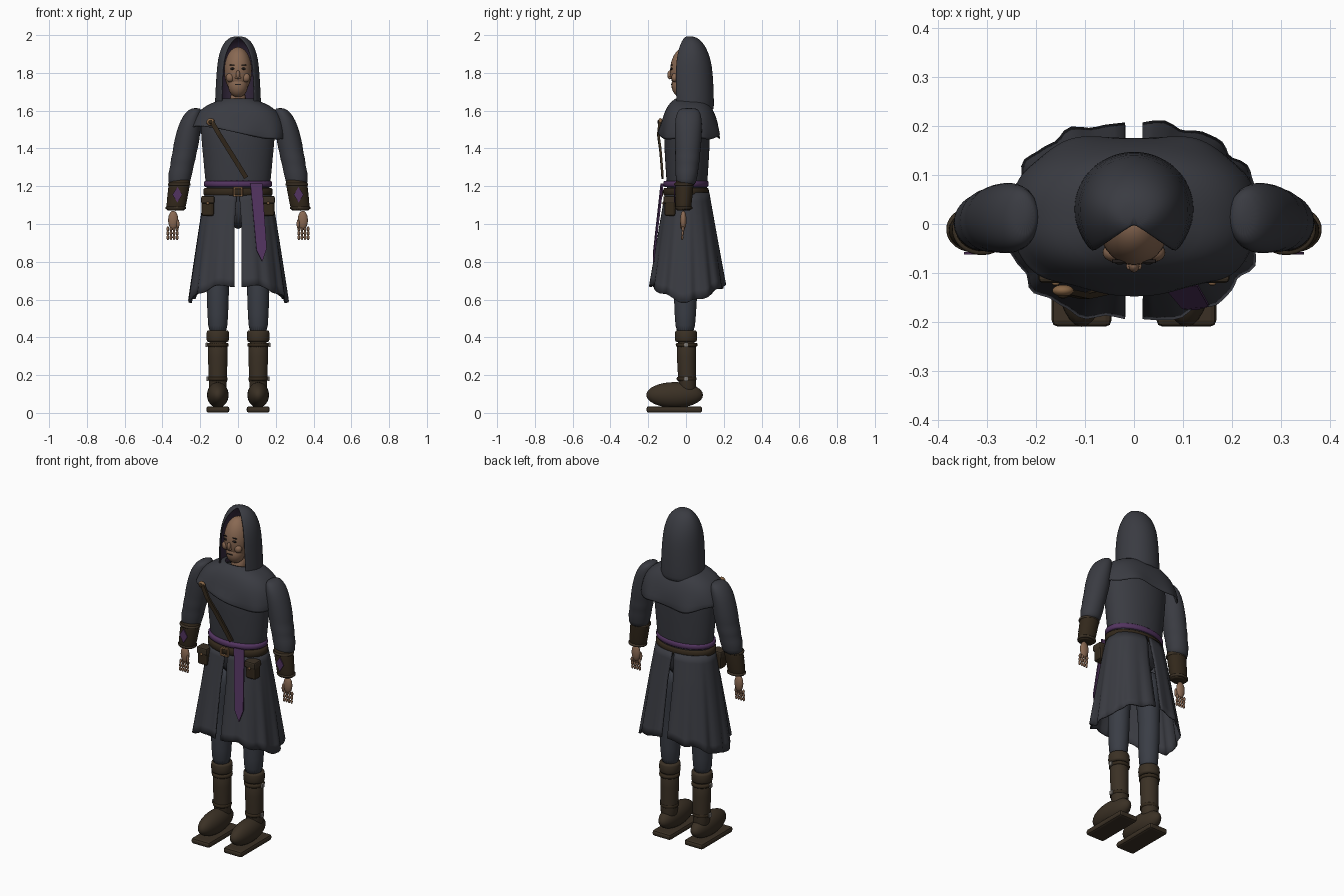
import bpy, bmesh, math
from mathutils import Vector
from math import sin, cos, pi, sqrt

if "Cube" in bpy.data.objects:
    bpy.data.objects.remove(bpy.data.objects["Cube"])


def material(name, rgb):
    m = bpy.data.materials.new(name)
    m.use_nodes = True
    m.diffuse_color = (*rgb, 1)
    m.node_tree.nodes["Principled BSDF"].inputs["Base Color"].default_value = (*rgb, 1)
    return m


CLOTH = material("charcoal cloth", (.042, .044, .054))
TROUSER = material("slate trousers", (.042, .047, .060))
LINING = material("dark purple lining", (.035, .022, .048))
PURPLE = material("purple sash", (.085, .034, .115))
LEATHER = material("boot leather", (.043, .030, .018))
STRAP = material("dark strap leather", (.032, .021, .011))
SKIN = material("tanned skin", (.25, .14, .085))
BRONZE = material("bronze", (.24, .13, .06))
STEEL = material("steel", (.22, .20, .18))
DARK = material("dark features", (.015, .012, .011))


def finish(name, bm, mat, smooth=True, subdiv=0, thick=0, inner=None, bevel=0):
    bmesh.ops.recalc_face_normals(bm, faces=bm.faces)
    me = bpy.data.meshes.new(name)
    for f in bm.faces:
        f.smooth = smooth
    bm.to_mesh(me)
    bm.free()
    ob = bpy.data.objects.new(name, me)
    bpy.context.collection.objects.link(ob)
    me.materials.append(mat)
    if thick:
        mod = ob.modifiers.new("Thickness", "SOLIDIFY")
        mod.thickness, mod.offset = thick, 0
        if inner:
            me.materials.append(inner)
            mod.material_offset = 1
    if bevel:
        mod = ob.modifiers.new("Bevel", "BEVEL")
        mod.width, mod.segments = bevel, 2
    if subdiv:
        ob.modifiers.new("Smooth", "SUBSURF").levels = subdiv
        ob.modifiers["Smooth"].render_levels = subdiv
    return ob


def skin_rows(rows, closed):
    """Join rows of points with quads."""
    bm = bmesh.new()
    grid = [[bm.verts.new(p) for p in row] for row in rows]
    n = len(grid[0])
    for a, b in zip(grid, grid[1:]):
        for i in range(n if closed else n - 1):
            j = (i + 1) % n
            bm.faces.new((a[i], a[j], b[j], b[i]))
    return bm, grid


def loft(name, rings, mat, segs=24, subdiv=1):
    """Capped stack of ellipses: z, centre x, radius x, centre y, radius y."""
    rows = [[(cx + rx * cos(2 * pi * i / segs), cy + ry * sin(2 * pi * i / segs), z)
             for i in range(segs)] for z, cx, rx, cy, ry in rings]
    bm, grid = skin_rows(rows, True)
    bm.faces.new(grid[0])
    bm.faces.new(grid[-1])
    return finish(name, bm, mat, subdiv=subdiv)


def ball(name, centre, radii, mat, u=20, v=12):
    bm = bmesh.new()
    bmesh.ops.create_uvsphere(bm, u_segments=u, v_segments=v, radius=1)
    bmesh.ops.scale(bm, vec=radii, verts=bm.verts)
    bmesh.ops.translate(bm, vec=centre, verts=bm.verts)
    return finish(name, bm, mat)


def box(name, centre, size, mat, bevel=.004):
    bm = bmesh.new()
    bmesh.ops.create_cube(bm, size=1)
    bmesh.ops.scale(bm, vec=size, verts=bm.verts)
    bmesh.ops.translate(bm, vec=centre, verts=bm.verts)
    return finish(name, bm, mat, smooth=False, bevel=bevel)


def plate(name, points, mat, thick=.008):
    bm = bmesh.new()
    bm.faces.new([bm.verts.new(p) for p in points])
    return finish(name, bm, mat, smooth=False, thick=thick)


# Tunic body, belt and rolled sash
loft("tunic", [(.97, 0, .09, .01, .07), (1.15, 0, .168, .005, .105), (1.28, 0, .178, .005, .112),
               (1.42, 0, .192, .005, .122), (1.52, 0, .2, .005, .122), (1.59, 0, .19, .01, .1),
               (1.63, 0, .1, .01, .075)], CLOTH, 32)


def band(name, z0, z1, rx, ry, mat, cx=0, cy=0):
    e = .006
    return loft(name, [(z0, cx, rx - e, cy, ry - e), (z0 + .002, cx, rx, cy, ry),
                       (z1 - .002, cx, rx, cy, ry), (z1, cx, rx - e, cy, ry - e)], mat, 32)


band("belt", 1.148, 1.192, .184, .122, STRAP)
band("waist_sash", 1.195, 1.230, .182, .121, PURPLE)
for sx in (-1, 1):
    box("buckle_side", (sx * .021, -.128, 1.17), (.009, .014, .05), BRONZE, .002)
    box("buckle_bar", (0, -.128, 1.17 + sx * .021), (.05, .014, .009), BRONZE, .002)

# Sash tail hanging on the left hip
plate("sash_tail", [(.065, -.131, 1.215), (.128, -.122, 1.215), (.152, -.165, .87),
                    (.128, -.172, .80), (.098, -.170, .86)], PURPLE)

# Split skirt: one folded panel on each side, open at front and back
for s, side in ((-1, "right"), (1, "left")):
    rows = []
    for k in range(13):
        t = k / 12
        row = []
        for i in range(49):
            a = pi * (i / 48 - .5)
            fold = 1 + t * (.028 * sin(13 * a + s) + .012 * sin(23 * a))
            hem = .585 + .09 * abs(sin(a)) ** 1.5 + .008 * sin(9 * a)
            gap = .006 + .012 * min(1, 3 * t)
            rx, ry = .172 + .085 * t ** .9, .114 + .083 * t
            row.append((s * (gap + (rx - gap) * abs(cos(a)) ** .85 * fold),
                        .006 + ry * sin(a) * fold, 1.165 + (hem - 1.165) * t))
        rows.append(row)
    bm, _ = skin_rows(rows, False)
    finish("skirt_panel_" + side, bm, CLOTH, thick=.008)

# Shoulder cape with a slanting hem
PROFILE = [(1.665, .075, .06), (1.645, .11, .085), (1.625, .165, .105),
           (1.585, .215, .125), (1.53, .24, .142), (0, .25, .156)]
rows = []
for z, rx, ry in PROFILE:
    row = []
    for i in range(64):
        a = 2 * pi * i / 64
        c, n = cos(a), sin(a)
        x = rx * math.copysign(abs(c) ** .8, c)
        wave = 1 + (.05 * sin(7 * a) if z == 0 else 0)
        y = .01 + (ry * (1.1 if n > 0 else .97)) * math.copysign(abs(n) ** .8, n) * wave
        front = max(1.445, 1.48 - .24 * x)
        back = 1.455 + .012 * cos(5 * a)
        w = (1 - n) / 2
        row.append((x, y, z or front * w + back * (1 - w)))
    rows.append(row)
bm, _ = skin_rows(rows, True)
finish("shoulder_cape", bm, CLOTH, subdiv=1, thick=.01)

# Hood: arcs open at the front; z, half width, back y, opening half width, edge y
HOOD = [(1.605, .123, .148, .088, -.045), (1.65, .122, .148, .088, -.055), (1.75, .117, .145, .085, -.058),
        (1.84, .111, .138, .080, -.056), (1.90, .101, .122, .068, -.048), (1.95, .082, .098, .047, -.034),
        (1.98, .056, .070, .022, -.017), (1.994, .026, .040, .004, -.004)]
rows = []
for z, rx, yb, w, ye in HOOD:
    yc = min(.03, yb * .4)
    edge = math.acos(w / rx)
    rf = (yc - ye) / sin(edge)
    row = []
    for i in range(33):
        a = -edge + (pi + 2 * edge) * i / 32
        row.append((rx * cos(a), yc + sin(a) * (yb - yc if sin(a) > 0 else rf), z))
    rows.append(row)
bm, grid = skin_rows(rows, False)
bm.faces.new(grid[-1])
hood = finish("hood", bm, CLOTH, thick=.01, inner=LINING, subdiv=1)
hood.modifiers["Thickness"].offset = -1

# Head and face
loft("neck", [(1.58, 0, .05, .01, .05), (1.72, 0, .045, .01, .045)], SKIN)
ball("head", (0, 0, 1.812), (.073, .084, .125), SKIN, 28, 18)
ball("jaw", (0, -.022, 1.735), (.053, .055, .065), SKIN)
ball("nose", (0, -.085, 1.79), (.011, .014, .024), SKIN)
box("mouth", (0, -.077, 1.738), (.034, .006, .006), DARK, .002)
for s in (-1, 1):
    ball("cheek", (s * .042, -.058, 1.775), (.022, .019, .024), SKIN)
    ball("eye", (s * .029, -.076, 1.822), (.012, .007, .006), DARK)
    box("eyebrow", (s * .031, -.076, 1.842), (.028, .008, .005), DARK, .002)
    ball("nostril", (s * .009, -.086, 1.775), (.007, .008, .006), SKIN)

# Arms
for s, side in ((-1, "right"), (1, "left")):
    arm = [(1.615, .222, .022, .015, .04), (1.595, .233, .042, .014, .062), (1.55, .25, .055, .013, .072),
           (1.49, .262, .064, .012, .073), (1.41, .277, .068, .011, .070), (1.38, .282, .063, .009, .066),
           (1.34, .291, .067, .008, .067), (1.31, .296, .061, .006, .061), (1.27, .305, .065, .004, .061),
           (1.24, .309, .059, .002, .055), (1.2, .314, .058, 0, .052)]
    loft("sleeve_" + side, [(z, s * cx, rx, cy, ry) for z, cx, rx, cy, ry in arm], CLOTH)
    cuff = [(1.235, .307, .050, -.006, .044), (1.232, .307, .058, -.007, .05), (1.15, .320, .055, -.011, .046),
            (1.075, .330, .051, -.014, .041), (1.07, .330, .045, -.014, .036)]
    loft("bracer_" + side, [(z, s * cx, rx, cy, ry) for z, cx, rx, cy, ry in cuff], STRAP)
    for z, cx, r in ((1.21, .311, .061), (1.085, .329, .055)):
        band("bracer_trim_" + side, z - .008, z + .008, r, r - .008, LEATHER, s * cx, -.011)
    plate("bracer_emblem_" + side, [(s * .321 + dx, -.06, 1.155 + dz) for dx, dz in
                                    ((-.026, 0), (0, .042), (.026, 0), (0, -.042))], PURPLE, .005)
    # Hand with beaded fingers
    ball("palm_" + side, (s * .343, -.014, 1.02), (.027, .017, .05), SKIN)
    for f in range(4):
        for j in range(3):
            ball("finger_" + side, (s * (.322 + .0165 * f), -.016 - .002 * j, .973 - .022 * j),
                 (.0075, .008 - .001 * j, .014), SKIN, 8, 6)
    ball("thumb_" + side, (s * .318, -.024, 1.0), (.008, .009, .026), SKIN, 10, 8)

# Diagonal chest strap and brooch
path = [Vector(p) for p in ((-.138, -.139, 1.54), (-.1, -.147, 1.475), (-.05, -.136, 1.395),
                            (0, -.129, 1.315), (.043, -.124, 1.245))]
across = Vector((.0105, 0, .0065))
bm, _ = skin_rows([[p - across, p + across] for p in path], False)
finish("chest_strap", bm, STRAP, smooth=False, thick=.012)
ball("brooch", (-.145, -.136, 1.54), (.022, .012, .02), BRONZE)
ball("brooch_stone", (-.145, -.146, 1.54), (.011, .006, .010), STRAP)

# Belt pouches, legs and boots
for s, side in ((-1, "right"), (1, "left")):
    box("pouch_" + side, (s * .16, -.085, 1.092), (.066, .058, .1), STRAP, .012)
    box("pouch_flap_" + side, (s * .16, -.088, 1.128), (.07, .064, .04), LEATHER, .008)
    ball("pouch_clasp_" + side, (s * .16, -.121, 1.11), (.008, .005, .008), BRONZE, 10, 8)
    c = s * .107
    loft("trouser_leg_" + side, [(.4, c, .05, -.004, .05), (.52, c, .055, -.004, .057), (.66, c, .061, -.002, .064),
                                 (.68, c, .056, 0, .06), (.85, s * .1, .066, .002, .07),
                                 (1.04, s * .088, .072, .005, .08)], TROUSER)
    loft("boot_shaft_" + side, [(.08, c, .048, .01, .05), (.18, c, .048, .005, .046), (.3, c, .053, .002, .052),
                                (.4, c, .054, .002, .053)], LEATHER)
    band("boot_cuff_" + side, .375, .437, .06, .059, LEATHER, c)
    for z, r in ((.36, .058), (.18, .053)):
        band("boot_strap_" + side, z - .011, z + .011, r, r, STRAP, c, .003)
        box("boot_buckle_" + side, (c + s * (r + .001), 0, z), (.01, .022, .024), STEEL, .002)
    ball("boot_foot_" + side, (c, -.06, .095), (.057, .15, .068), LEATHER, 28, 16)
    box("boot_sole_" + side, (c, -.062, .018), (.122, .295, .034), LEATHER, .012)
